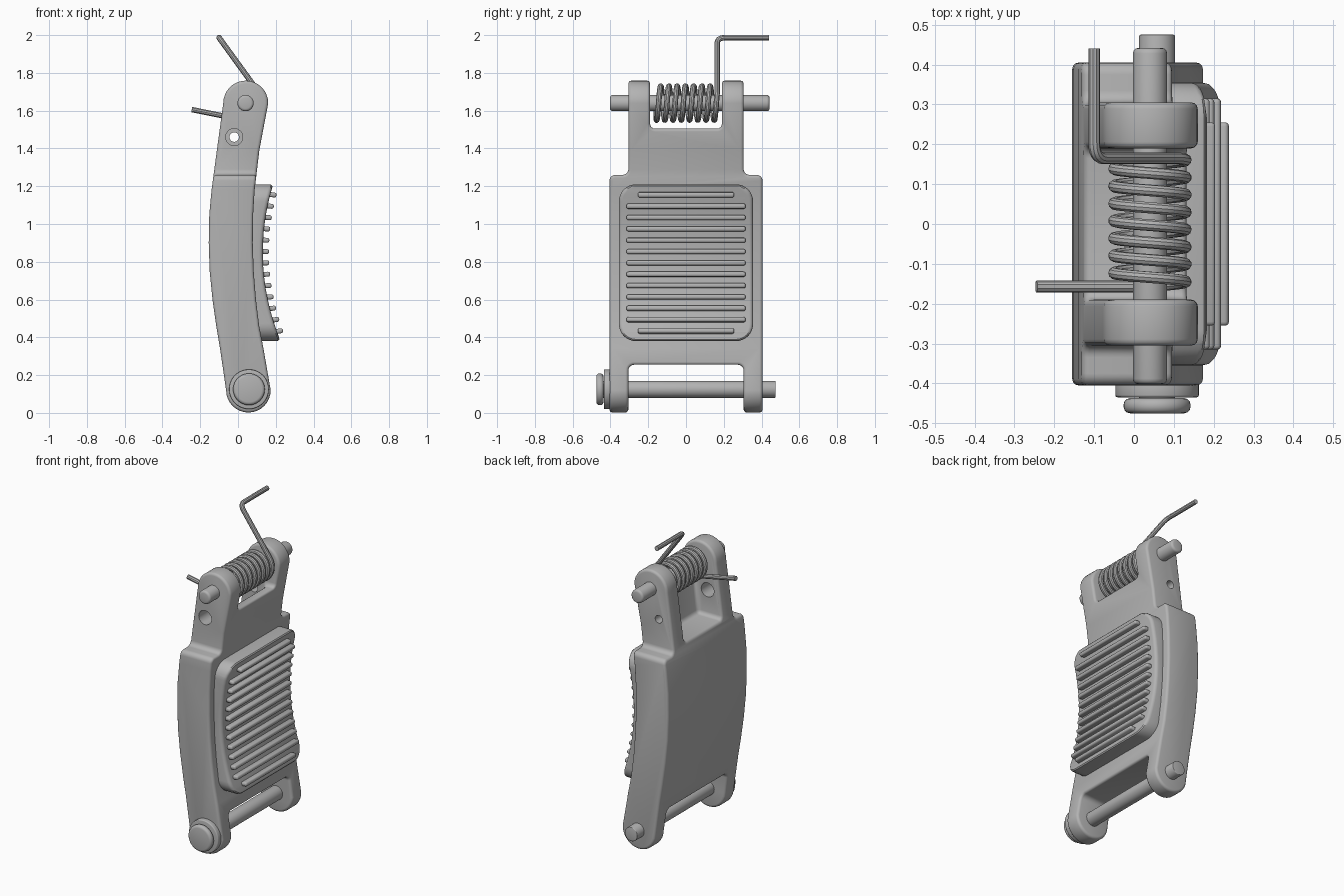
import bpy, bmesh, math
from mathutils import Vector

cube = bpy.data.objects.get("Cube")
if cube:
    bpy.data.objects.remove(cube, do_unlink=True)

steel = bpy.data.materials.new("grey_steel")
GREY = (0.45, 0.45, 0.45, 1)
steel.diffuse_color = GREY
steel.use_nodes = True
steel.node_tree.nodes["Principled BSDF"].inputs["Base Color"].default_value = GREY


def activate(ob):
    bpy.ops.object.select_all(action='DESELECT')
    ob.select_set(True)
    bpy.context.view_layer.objects.active = ob


def apply_mod(ob, kind, **settings):
    activate(ob)
    mod = ob.modifiers.new(kind.lower(), kind)
    for key, value in settings.items():
        setattr(mod, key, value)
    bpy.ops.object.modifier_apply(modifier=mod.name)


def bevel(ob, width, segments=3):
    apply_mod(ob, 'BEVEL', width=width, segments=segments, limit_method='ANGLE',
              angle_limit=math.radians(40), use_clamp_overlap=False)


def boolean(ob, cutter, operation):
    apply_mod(ob, 'BOOLEAN', object=cutter, operation=operation, solver='EXACT')
    bpy.data.objects.remove(cutter, do_unlink=True)


def finish(ob):
    ob.data.materials.clear()
    ob.data.materials.append(steel)
    activate(ob)
    bpy.ops.object.shade_smooth_by_angle(angle=math.radians(35))
    return ob


def prism(name, outline, axis, start, end):
    """Extrude a flat outline along the x axis (yz outline) or y axis (xz outline)."""
    def place(p, t):
        return (t, p[0], p[1]) if axis == 'x' else (p[0], t, p[1])
    bm = bmesh.new()
    rings = [[bm.verts.new(place(p, t)) for p in outline] for t in (start, end)]
    bm.faces.new(rings[0])
    bm.faces.new(rings[1])
    n = len(outline)
    for i in range(n):
        j = (i + 1) % n
        bm.faces.new((rings[0][i], rings[0][j], rings[1][j], rings[1][i]))
    bmesh.ops.recalc_face_normals(bm, faces=bm.faces)
    mesh = bpy.data.meshes.new(name)
    bm.to_mesh(mesh)
    bm.free()
    ob = bpy.data.objects.new(name, mesh)
    bpy.context.collection.objects.link(ob)
    return ob


def rounded(corners, radius, steps=5):
    """Round every corner of a right-angled outline."""
    out = []
    for i, c in enumerate(corners):
        c = Vector(c)
        a = (Vector(corners[i - 1]) - c).normalized() * radius
        b = (Vector(corners[(i + 1) % len(corners)]) - c).normalized() * radius
        for k in range(steps + 1):
            t = math.pi / 2 * k / steps
            out.append(c + a * (1 - math.sin(t)) + b * (1 - math.cos(t)))
    return out


def arc(cx, cz, r, start, end, steps=16):
    angles = [math.radians(start + (end - start) * k / steps) for k in range(steps + 1)]
    return [(cx + r * math.cos(a), cz + r * math.sin(a)) for a in angles]


def rod(name, centre, radius, y0, y1, edge=0.0):
    bpy.ops.mesh.primitive_cylinder_add(
        vertices=40, radius=radius, depth=y1 - y0, rotation=(math.pi / 2, 0, 0),
        location=(centre[0], (y0 + y1) / 2, centre[1]))
    ob = bpy.context.object
    ob.name = name
    if edge:
        bevel(ob, edge)
    return ob


TOP, BOTTOM = (0.041, 1.64), (0.055, 0.12)

# Curved body: side profile cut to the stepped outline
levels = [0.34, 0.46, 0.6, 0.75, 0.9, 1.05, 1.18, 1.39]
front = [0.135, 0.112, 0.095, 0.083, 0.078, 0.08, 0.088, 0.113]
back = [-0.095, -0.115, -0.135, -0.15, -0.155, -0.152, -0.14, -0.112]
profile = arc(*BOTTOM, 0.118, -180, 0) + list(zip(front, levels))
profile += arc(*TOP, 0.119, 0, 180) + list(zip(back, levels))[::-1]
body = prism("body", profile, 'y', -0.6, 0.6)
half = [(0.305, 0.255), (0.305, -0.1), (0.405, -0.1), (0.405, 1.26), (0.305, 1.26), (0.305, 1.9)]
outline = half + [(-y, z) for y, z in reversed(half)]
boolean(body, prism("outline_cutter", rounded(outline, 0.03), 'x', -0.5, 0.5), 'INTERSECT')

# Spring pocket, open at the back, with a thin wall left at the front
pocket = [(-0.5, 1.295), (0.045, 1.295), (0.068, 1.505), (0.5, 1.505), (0.5, 2.1), (-0.5, 2.1)]
cutter = prism("pocket_cutter", pocket, 'y', -0.19, 0.19)
bevel(cutter, 0.025, 4)
boolean(body, cutter, 'DIFFERENCE')
bevel(body, 0.016)

# Cross holes in the two upper arms
for radius, y in ((0.045, -0.25), (0.025, 0.25)):
    boolean(body, rod("hole_cutter", (-0.02, 1.46), radius, y - 0.1, y + 0.1), 'DIFFERENCE')
finish(body)


# Concave pad
def pad_x(z):
    return 0.131 + 0.425 * (z - 0.85) ** 2


pad_levels = [0.3 + 0.06 * k for k in range(17)]
pad = prism("pad", [(0.02, 0.3), *[(pad_x(z), z) for z in pad_levels], (0.02, pad_levels[-1])],
            'y', -0.5, 0.5)
rect = [(-0.355, 0.38), (0.355, 0.38), (0.355, 1.21), (-0.355, 1.21)]
boolean(pad, prism("pad_cutter", rounded(rect, 0.09, 8), 'x', -0.3, 0.5), 'INTERSECT')
bevel(pad, 0.02)
finish(pad)

# Grip ribs, the two end ones shorter
for i in range(13):
    z = 0.432 + 0.0603 * i
    width = 0.255 if i in (0, 12) else 0.315
    slope = 0.85 * (z - 0.85)
    bpy.ops.mesh.primitive_cube_add(size=1, location=(pad_x(z) + 0.005, 0, z),
                                    rotation=(0, math.atan(slope) * 0.5, 0))
    rib = bpy.context.object
    rib.name = f"grip_rib_{i + 1}"
    rib.scale = (0.056, 2 * width, 0.026)
    bpy.ops.object.transform_apply(location=False, rotation=False, scale=True)
    bevel(rib, 0.01)
    finish(rib)

# Pins and the headed end of the lower pin
LOW = (0.058, 0.125)
finish(rod("upper_pin", (0.04, 1.64), 0.043, -0.402, 0.442, 0.014))
finish(rod("lower_pin", LOW, 0.045, -0.45, 0.475, 0.004))
finish(rod("pin_washer", LOW, 0.105, -0.435, -0.395, 0.006))
finish(rod("pin_head", LOW, 0.084, -0.475, -0.437, 0.016))

# Torsion spring: lower leg, coil, upper leg with a bent end
COIL, TURNS, STEPS = 0.09, 7.385, 240
path = [Vector((-0.245, -0.157, 1.606))]
for k in range(STEPS + 1):
    t = k / STEPS
    a = math.radians(258.5) + t * TURNS * math.tau
    path.append(Vector((0.04 + COIL * math.cos(a), -0.157 + 0.322 * t, 1.64 + COIL * math.sin(a))))
corner = Vector((-0.1, 0.165, 1.986))
into = (path[-1] - corner).normalized() * 0.04
away = Vector((0, 0.04, 0))
path += [corner + into * (1 - t) ** 2 + away * t ** 2 for t in (k / 6 for k in range(7))]
path.append(Vector((-0.1, 0.44, 1.986)))

curve = bpy.data.curves.new("spring", 'CURVE')
curve.dimensions = '3D'
curve.bevel_depth = 0.0148
curve.bevel_resolution = 3
curve.use_fill_caps = True
spline = curve.splines.new('POLY')
spline.points.add(len(path) - 1)
for point, co in zip(spline.points, path):
    point.co = (*co, 1)
spring = bpy.data.objects.new("spring", curve)
bpy.context.collection.objects.link(spring)
activate(spring)
bpy.ops.object.convert(target='MESH')
finish(bpy.context.object)
